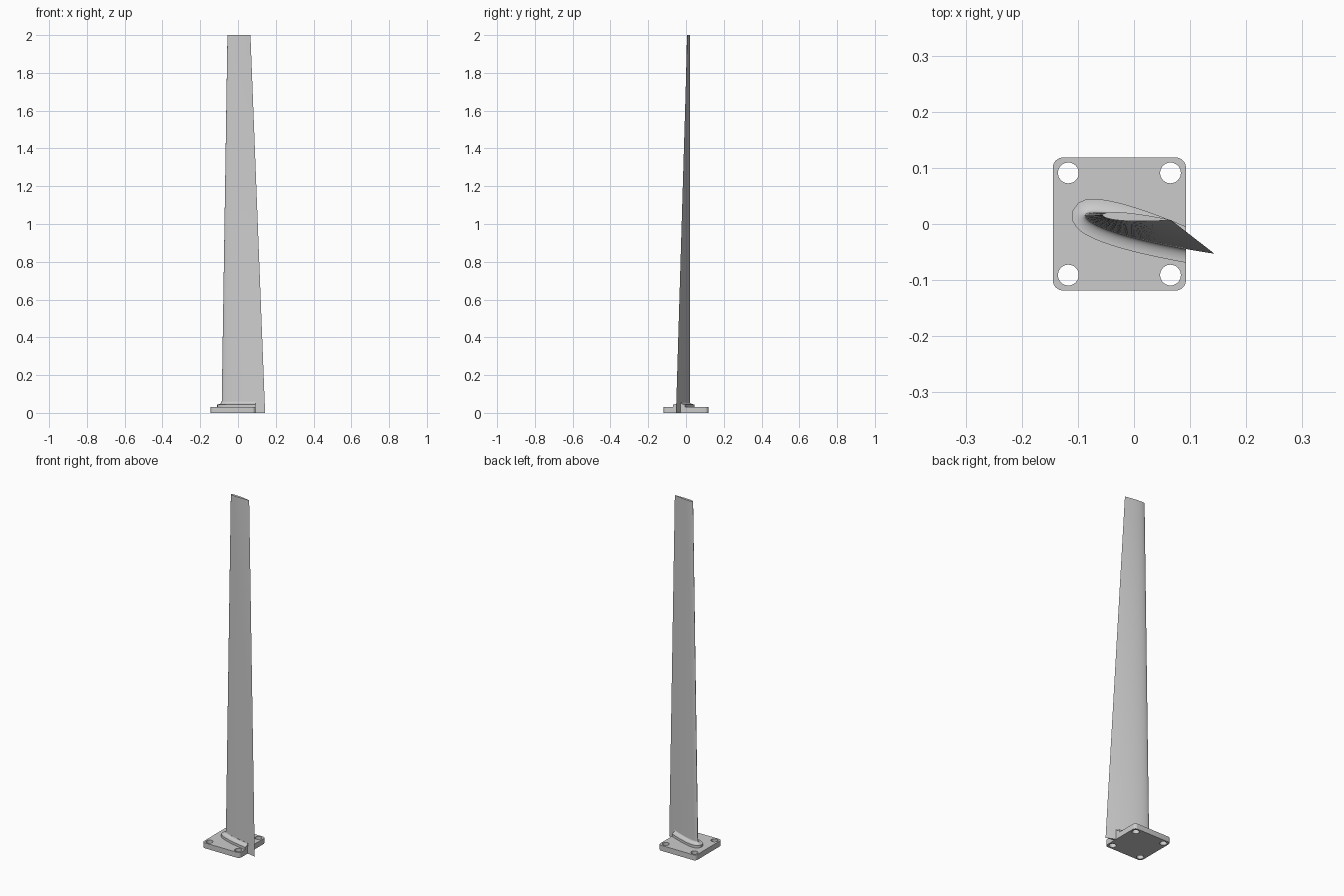
import bpy, bmesh
from math import sin, cos, pi, sqrt, radians
from mathutils import Vector

cube = bpy.data.objects.get("Cube")
if cube:
    bpy.data.objects.remove(cube, do_unlink=True)

grey = bpy.data.materials.new("light grey")
grey.use_nodes = True
grey.diffuse_color = (0.6, 0.6, 0.6, 1)
grey.node_tree.nodes["Principled BSDF"].inputs["Base Color"].default_value = (0.6, 0.6, 0.6, 1)

PLATE_X, PLATE_HALF, PLATE_TOP = -0.026, 0.1185, 0.031
HEIGHT = 2.0
# Leading and trailing edge points of the blade at root and tip
ROOT = Vector((-0.087, 0.016)), Vector((0.1435, -0.053))
TIP = Vector((-0.056, 0.016)), Vector((0.066, 0.007))


def add_object(name, bm):
    bmesh.ops.recalc_face_normals(bm, faces=bm.faces)
    mesh = bpy.data.meshes.new(name)
    bm.to_mesh(mesh)
    bm.free()
    mesh.materials.append(grey)
    ob = bpy.data.objects.new(name, mesh)
    bpy.context.collection.objects.link(ob)
    return ob


def smooth(ob, angle):
    bpy.ops.object.select_all(action='DESELECT')
    ob.select_set(True)
    bpy.context.view_layer.objects.active = ob
    bpy.ops.object.shade_smooth_by_angle(angle=radians(angle))


def airfoil(lead, trail, steps=24):
    """Symmetric 12% section, from trailing edge over the top and back."""
    chord = trail - lead
    side = Vector((-chord.y, chord.x))
    pts = []
    for i in range(2 * steps):
        a = pi * i / steps
        x = (1 + cos(a)) / 2
        t = 0.6 * (0.2969 * sqrt(x) - 0.126 * x - 0.3516 * x**2
                   + 0.2843 * x**3 - 0.1036 * x**4)
        pts.append(lead + chord * x + side * (t if a <= pi else -t))
    return pts


def offset(pts, d):
    """Push a counter-clockwise outline outward."""
    out = []
    for i, p in enumerate(pts):
        tan = (pts[(i + 1) % len(pts)] - pts[i - 1]).normalized()
        out.append(p + Vector((tan.y, -tan.x)) * d)
    return out


def loft(bm, layers):
    """Skin a stack of (outline, height) layers and cap both ends."""
    rings = [[bm.verts.new((p.x, p.y, z)) for p in pts] for pts, z in layers]
    for low, high in zip(rings, rings[1:]):
        for i in range(len(low)):
            j = (i + 1) % len(low)
            bm.faces.new((low[i], low[j], high[j], high[i]))
    bm.faces.new(rings[0][::-1])
    bm.faces.new(rings[-1])


# Tapered, twisted blade
bm = bmesh.new()
loft(bm, [(airfoil(ROOT[0].lerp(TIP[0], k / 16), ROOT[1].lerp(TIP[1], k / 16)),
           HEIGHT * k / 16) for k in range(17)])
smooth(add_object("blade", bm), 30)

# Raised collar with a concave fillet, cut flush with the plate side
base = airfoil(*ROOT)
layers = [(offset(base, 0.024), PLATE_TOP - 0.005)]
for k in range(9):
    t = pi / 2 * k / 8
    layers.append((offset(base, 0.024 * (1 - sin(t))), 0.045 + 0.014 * (1 - cos(t))))
bm = bmesh.new()
loft(bm, layers)
cut = bmesh.ops.bisect_plane(bm, geom=bm.verts[:] + bm.edges[:] + bm.faces[:],
                             plane_co=(PLATE_X + PLATE_HALF, 0, 0), plane_no=(1, 0, 0),
                             clear_outer=True)
edges = [e for e in cut["geom_cut"] if isinstance(e, bmesh.types.BMEdge)]
bmesh.ops.contextual_create(bm, geom=edges)
smooth(add_object("root_fillet", bm), 35)

# Mounting plate with rounded corners
bm = bmesh.new()
outline = []
for q, (sx, sy) in enumerate(((1, 1), (-1, 1), (-1, -1), (1, -1))):
    for k in range(9):
        a = pi / 2 * (q + k / 8)
        outline.append(Vector((PLATE_X + sx * (PLATE_HALF - 0.018) + 0.018 * cos(a),
                               sy * (PLATE_HALF - 0.018) + 0.018 * sin(a))))
loft(bm, [(outline, 0), (outline, PLATE_TOP)])
plate = add_object("mounting_plate", bm)

# Four bolt holes
bm = bmesh.new()
for sx in (-1, 1):
    for sy in (-1, 1):
        ring = bmesh.ops.create_cone(bm, cap_ends=True, segments=32, radius1=0.0185,
                                     radius2=0.0185, depth=0.2)["verts"]
        bmesh.ops.translate(bm, verts=ring, vec=(PLATE_X + sx * 0.091, sy * 0.091, 0))
cutter = add_object("hole_cutter", bm)
cutter.hide_render = True
mod = plate.modifiers.new("bolt_holes", 'BOOLEAN')
mod.operation = 'DIFFERENCE'
mod.solver = 'EXACT'
mod.object = cutter
bpy.context.view_layer.objects.active = plate
bpy.ops.object.modifier_apply(modifier=mod.name)
bpy.data.objects.remove(cutter, do_unlink=True)
smooth(plate, 30)
